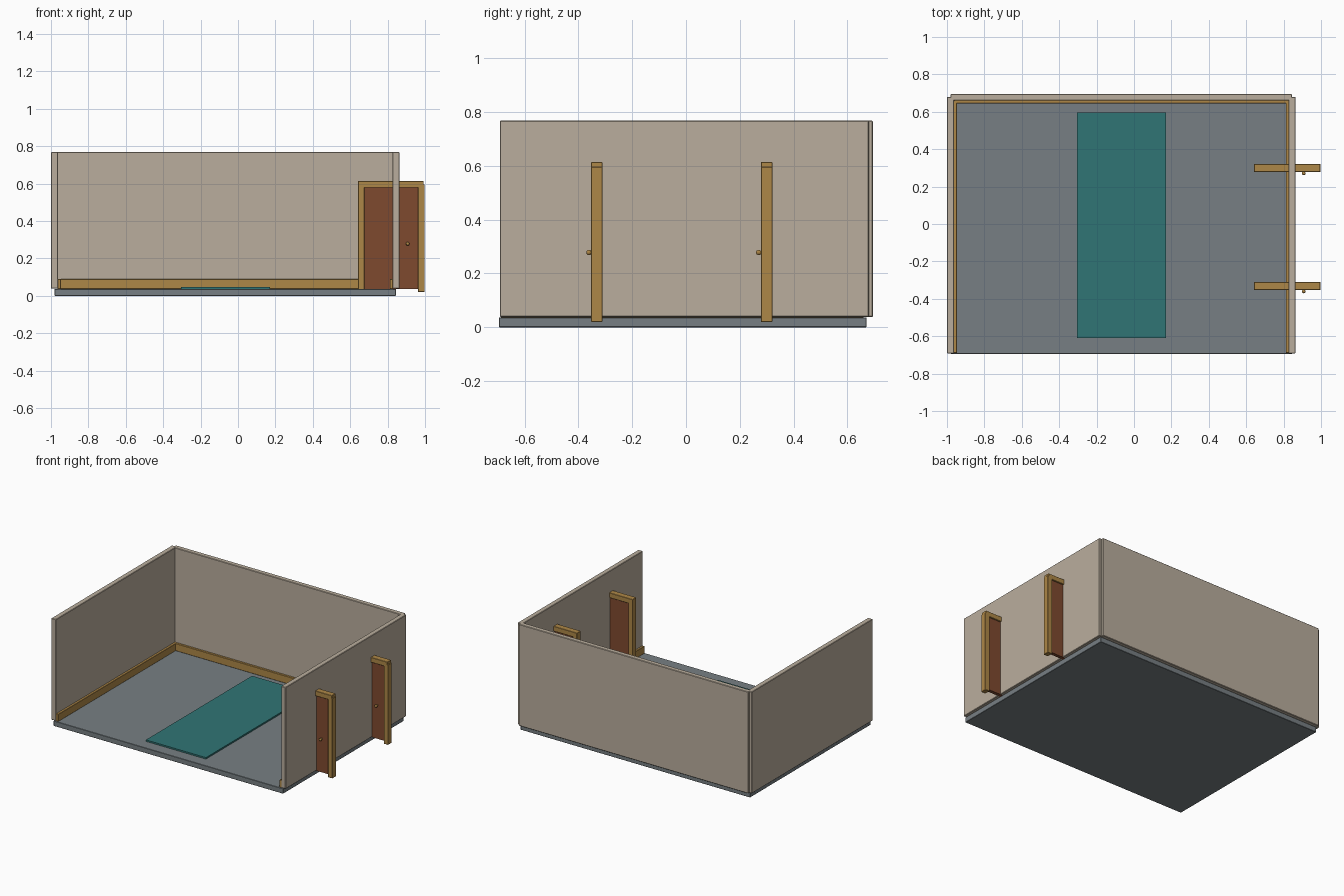
import bpy, bmesh, math
from mathutils import Matrix

if "Cube" in bpy.data.objects:
    bpy.data.objects.remove(bpy.data.objects["Cube"])


def material(name, srgb):
    lin = [(c / 255 / 12.92) if c < 11 else ((c / 255 + 0.055) / 1.055) ** 2.4 for c in srgb]
    m = bpy.data.materials.new(name)
    m.diffuse_color = (*lin, 1)
    m.use_nodes = True
    m.node_tree.nodes["Principled BSDF"].inputs["Base Color"].default_value = m.diffuse_color
    return m


WALL = material("warm_beige", (186, 174, 157))
FLOOR = material("slate_grey", (119, 127, 131))
WOOD = material("oak_trim", (174, 135, 71))
DOOR = material("red_brown", (127, 74, 47))
RUG = material("teal", (48, 117, 117))


def finish(bm, name, mat):
    mesh = bpy.data.meshes.new(name)
    bm.to_mesh(mesh)
    bm.free()
    mesh.materials.append(mat)
    obj = bpy.data.objects.new(name, mesh)
    bpy.context.collection.objects.link(obj)
    return obj


def box(name, mat, x, y, z, bevel=0.0):
    """Box from (min, max) pairs on each axis, with a small bevel if asked."""
    bm = bmesh.new()
    bmesh.ops.create_cube(bm, size=1)
    for v in bm.verts:
        v.co = [r[0] if c < 0 else r[1] for c, r in zip(v.co, (x, y, z))]
    if bevel:
        bmesh.ops.bevel(bm, geom=bm.edges[:], offset=bevel, segments=1, affect='EDGES')
    return finish(bm, name, mat)


# Floor slab and rug
box("floor", FLOOR, (-0.98, 0.845), (-0.695, 0.672), (0, 0.037), 0.002)
box("rug", RUG, (-0.305, 0.172), (-0.61, 0.595), (0.036, 0.048))

# Walls on three sides
WZ = (0.038, 0.768)
box("left_wall", WALL, (-1.0, -0.963), (-0.692, 0.68), WZ, 0.003)
box("right_wall", WALL, (0.827, 0.863), (-0.692, 0.68), WZ, 0.003)
box("back_wall", WALL, (-0.981, 0.845), (0.66, 0.695), WZ, 0.003)

# Baseboards along the inside of the walls
BZ = (0.037, 0.09)
box("left_baseboard", WOOD, (-0.965, -0.946), (-0.69, 0.66), BZ, 0.002)
box("right_baseboard", WOOD, (0.812, 0.829), (-0.69, 0.66), BZ, 0.002)
box("back_baseboard", WOOD, (-0.963, 0.827), (0.644, 0.662), BZ, 0.002)

# Two framed doors passing through the right wall
for label, y in (("front", -0.3315), ("rear", 0.2995)):
    fy = (y - 0.0215, y + 0.0215)
    box(label + "_door_left_post", WOOD, (0.642, 0.676), fy, (0.02, 0.596), 0.002)
    box(label + "_door_right_post", WOOD, (0.963, 0.998), fy, (0.02, 0.596), 0.002)
    box(label + "_door_lintel", WOOD, (0.642, 0.993), fy, (0.578, 0.614), 0.002)
    box(label + "_door_panel", DOOR, (0.674, 0.965), (y - 0.012, y + 0.012), (0.037, 0.58))
    # Round knob on a short stem
    bm = bmesh.new()
    bmesh.ops.create_uvsphere(bm, u_segments=12, v_segments=8, radius=0.01,
                              matrix=Matrix.Translation((0.907, y - 0.029, 0.278)))
    bmesh.ops.create_cone(bm, cap_ends=True, segments=10, radius1=0.006, radius2=0.006, depth=0.02,
                          matrix=Matrix.Translation((0.907, y - 0.018, 0.278))
                          @ Matrix.Rotation(math.pi / 2, 4, 'X'))
    finish(bm, label + "_door_knob", WOOD)
